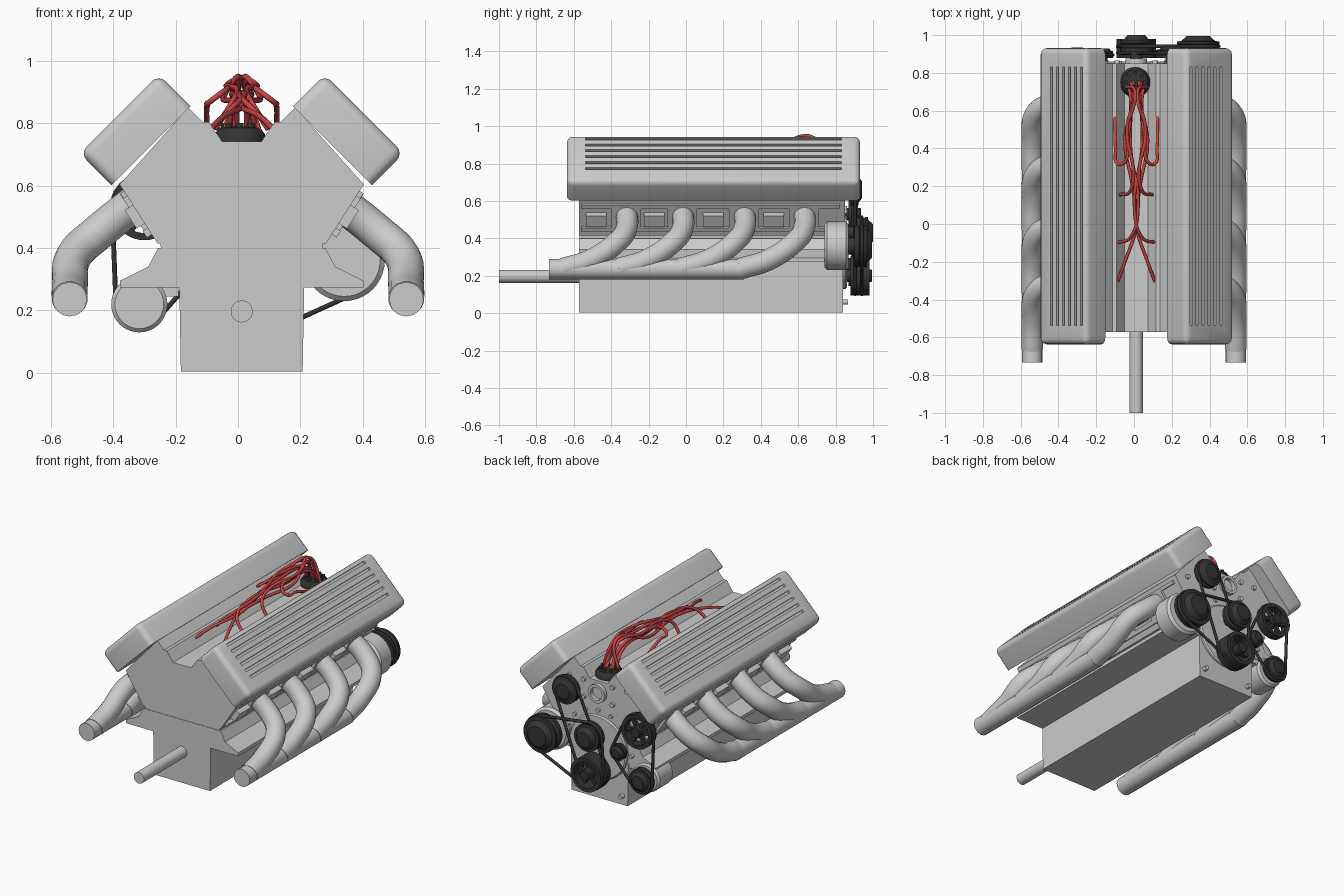
import bpy, bmesh
from math import radians, pi, sin, cos
from mathutils import Vector, Matrix
from mathutils.geometry import convex_hull_2d

if "Cube" in bpy.data.objects:
    bpy.data.objects.remove(bpy.data.objects["Cube"])

CX = 0.012  # centre line of the block


def material(name, c):
    m = bpy.data.materials.new(name)
    m.diffuse_color = (*c, 1)
    m.use_nodes = True
    m.node_tree.nodes["Principled BSDF"].inputs["Base Color"].default_value = m.diffuse_color
    return m


BLACK = material("black_rubber", (0.035, 0.035, 0.035))
RED = material("red_wire", (0.6, 0.06, 0.06))


def finish(name, bm, mat=None):
    bmesh.ops.remove_doubles(bm, verts=bm.verts, dist=1e-5)
    bmesh.ops.recalc_face_normals(bm, faces=bm.faces)
    me = bpy.data.meshes.new(name)
    bm.to_mesh(me)
    bm.free()
    if mat:
        me.materials.append(mat)
    ob = bpy.data.objects.new(name, me)
    bpy.context.collection.objects.link(ob)
    return ob


def boxes(name, items, mat=None):
    """items: (centre, size, rotation about y)"""
    bm = bmesh.new()
    for c, s, a in items:
        m = Matrix.Translation(c) @ Matrix.Rotation(a, 4, 'Y') @ Matrix.Diagonal((*s, 1))
        bmesh.ops.create_cube(bm, size=1, matrix=m)
    return finish(name, bm, mat)


def prism(name, half, y0, y1):
    """extrude a profile mirrored about the block centre line"""
    pts = [(CX + x, z) for x, z in half] + [(CX - x, z) for x, z in reversed(half)]
    bm = bmesh.new()
    f = bm.faces.new([bm.verts.new((x, y0, z)) for x, z in pts])
    r = bmesh.ops.extrude_face_region(bm, geom=[f])
    vs = [g for g in r["geom"] if isinstance(g, bmesh.types.BMVert)]
    bmesh.ops.translate(bm, verts=vs, vec=(0, y1 - y0, 0))
    return finish(name, bm)


def lathe(name, x, z, prof, mat=None, steps=40, closed=False):
    """spin (radius, y) points about a y-parallel axis"""
    bm = bmesh.new()
    vs = [bm.verts.new((x + r, y, z)) for r, y in prof]
    es = [bm.edges.new(p) for p in zip(vs, vs[1:])]
    if closed:
        es.append(bm.edges.new((vs[-1], vs[0])))
    bmesh.ops.spin(bm, geom=vs + es, cent=(x, 0, z), axis=(0, 1, 0), angle=2 * pi, steps=steps)
    return finish(name, bm, mat)


def cyl(name, x, z, r, y0, y1, mat=None, b=0.0):
    return lathe(name, x, z, [(0, y0), (r - b, y0), (r, y0 + b), (r, y1 - b), (r - b, y1), (0, y1)], mat)


def tube(name, pts, r, mat=None, kind='BEZIER', cyclic=False, res=4):
    cu = bpy.data.curves.new(name, 'CURVE')
    cu.dimensions = '3D'
    cu.bevel_depth, cu.bevel_resolution, cu.resolution_u = r, res, 8
    cu.use_fill_caps = True
    sp = cu.splines.new(kind)
    if kind == 'BEZIER':
        sp.bezier_points.add(len(pts) - 1)
        for p, co in zip(sp.bezier_points, pts):
            p.co = co
            p.handle_left_type = p.handle_right_type = 'AUTO'
    else:
        sp.points.add(len(pts) - 1)
        for p, co in zip(sp.points, pts):
            p.co = (*co, 1)
    sp.use_cyclic_u = cyclic
    if mat:
        cu.materials.append(mat)
    ob = bpy.data.objects.new(name, cu)
    bpy.context.collection.objects.link(ob)
    return ob


# Oil pan, crankcase, V block and output shaft
prism("oil_pan", [(0.195, 0.004), (0.2, 0.28)], -0.573, 0.84)
prism("crankcase", [(0.2, 0.274), (0.39, 0.274), (0.39, 0.295), (0.30, 0.34), (0.268, 0.4)], -0.573, 0.84)
prism("block_gasket", [(0.258, 0.395), (0.262, 0.42)], -0.57, 0.838)
prism("v_block", [(0.27, 0.415), (0.391, 0.604), (0.171, 0.85), (0.125, 0.803),
                  (0.105, 0.803), (0.063, 0.742)], -0.573, 0.85)
cyl("output_shaft", CX, 0.197, 0.035, -1.0, -0.5)
cyl("timing_cover", CX, 0.33, 0.2, 0.83, 0.86, None, 0.008)
lathe("coolant_ring", CX, 0.67, [(0.04, 0.84), (0.04, 0.875), (0.058, 0.875), (0.058, 0.84)], closed=True)
for i in range(9):
    a = pi * i / 8
    cyl("timing_bolt", CX + 0.23 * cos(a), 0.33 + 0.23 * sin(a), 0.012, 0.83, 0.862)
for s in (-1, 1):
    for x, z in ((0.1, 0.62), (0.1, 0.73), (0.2, 0.73), (0.3, 0.62), (0.16, 0.06)):
        cyl("plate_bolt", CX + s * x, z, 0.014, 0.83, 0.865)

PORTS = (-0.32, -0.02, 0.31, 0.63)
for s in (-1, 1):
    side = "right" if s > 0 else "left"
    # Valve cover: rounded box with six grooves
    rot, c = s * radians(45), Vector((CX + s * 0.3415, 0.147, 0.779))
    cover = boxes(side + "_valve_cover", [((0, 0, 0), (0.358, 1.568, 0.144), 0)])
    bm = bmesh.new()
    bm.from_mesh(cover.data)
    rim = [e for e in bm.edges if max(v.co.z for v in e.verts) > 0]
    bmesh.ops.bevel(bm, geom=rim, offset=0.032, segments=4, profile=0.5, affect='EDGES')
    bm.to_mesh(cover.data)
    bm.free()
    cut = boxes("groove_cutter", [((s * (-0.145 + 0.045 * i), 0, 0.072), (0.015, 1.37, 0.03), 0) for i in range(6)])
    cut.hide_render = True
    mod = cover.modifiers.new("grooves", 'BOOLEAN')
    mod.operation, mod.object, mod.solver = 'DIFFERENCE', cut, 'EXACT'
    bpy.context.view_layer.objects.active = cover
    bpy.ops.object.modifier_apply(modifier=mod.name)
    bpy.data.objects.remove(cut)
    cover.location, cover.rotation_euler = c, (0, rot, 0)

    # Cylinder head side: rails, pads and port flanges
    a = s * radians(33)
    boxes(side + "_head_rails", [((CX + s * 0.372, 0.13, 0.575), (0.03, 1.38, 0.02), a),
                                 ((CX + s * 0.298, 0.13, 0.452), (0.03, 1.38, 0.025), a)])
    boxes(side + "_head_pads", [((CX + s * 0.335, y, 0.505), (0.05, 0.11, 0.07), a)
                                for y in (-0.48, -0.17, 0.145, 0.47)])
    boxes(side + "_port_flanges", [((CX + s * 0.338, p, 0.52), (0.03, 0.16, 0.14), a) for p in PORTS])

    # Exhaust headers merging into one collector
    for p in PORTS:
        path = [(0.31, p, 0.56), (0.45, p, 0.448), (0.522, p - 0.05, 0.38),
                (0.538, p - 0.19, 0.285), (0.539, p - 0.34, 0.238)]
        tube(side + "_header_pipe", [(s * x, y, z) for x, y, z in path], 0.058, res=6)
    tube(side + "_collector", [(s * 0.539, y, 0.236) for y in (-0.733, 0.31)], 0.055, kind='POLY', res=6)

    # Spark plug wires
    paths = [
        [(0.02, 0.65, 0.89), (0.045, 0.45, 0.91), (0.06, 0.33, 0.9), (0.1, 0.32, 0.87), (0.11, 0.4, 0.86), (0.112, 0.58, 0.79)],
        [(0.012, 0.67, 0.92), (0.05, 0.5, 0.92), (0.015, 0.26, 0.9), (0.035, 0.17, 0.86), (0.085, 0.155, 0.78)],
        [(0.03, 0.66, 0.87), (0.03, 0.4, 0.89), (-0.01, 0.1, 0.89), (0.03, -0.07, 0.85), (0.11, -0.1, 0.77)],
        [(0.006, 0.69, 0.935), (0.06, 0.45, 0.88), (0.02, 0.2, 0.87), (0.0, 0.0, 0.85), (0.06, -0.2, 0.82), (0.12, -0.36, 0.76)],
    ]
    for i, path in enumerate(paths):
        path = [(0.015 + 0.014 * i, 0.765 - 0.012 * i, 0.77)] + path
        tube("spark_wire", [(CX + s * x, y, z) for x, y, z in path], 0.009, RED, res=2)

# Distributor cap with its terminals
cap = lathe("distributor_cap", 0, 0, [(0, -0.06), (0.05, -0.06), (0.05, 0), (0.08, 0.0), (0.08, 0.025),
                                      (0.066, 0.045), (0.03, 0.05), (0, 0.05)], BLACK)
cap.rotation_euler = (radians(90), 0, 0)
cap.location = (0.006, 0.75, 0.74)
for i in range(8):
    a = pi * i / 4
    tube("cap_terminal", [(0.006 + 0.05 * cos(a), 0.75 + 0.05 * sin(a), z) for z in (0.77, 0.8)], 0.011, BLACK, 'POLY', res=2)


# Accessory drive pulleys
def pulley(name, x, z, r, y0, y1):
    w = y1 - y0
    lathe(name, x, z, [(0, 0.83), (r * 0.4, 0.83), (r * 0.4, y0), (r, y0), (r, y0 + w * 0.25), (r * 0.88, y0 + w * 0.4),
                       (r, y0 + w * 0.55), (r, y0 + w * 0.7), (r * 0.8, y0 + w * 0.72),
                       (r * 0.55, y1), (r * 0.25, y1), (0, y1)], BLACK)


def spoked_pulley(name, x, z, r, y0, y1):
    lathe(name + "_rim", x, z, [(r * 0.78, y0), (r, y0), (r, y1), (r * 0.78, y1)], BLACK, closed=True)
    cyl(name + "_hub", x, z, r * 0.32, 0.83, y1 + 0.015, BLACK, 0.005)
    boxes(name + "_spokes", [((x, (y0 + y1) / 2, z), (r * 1.7, 0.025, r * 0.2), pi * i / 3) for i in range(3)], BLACK)


pulley("alternator_pulley", 0.34, 0.36, 0.112, 0.9, 0.995)
pulley("water_pump_pulley", CX, 0.43, 0.085, 0.91, 1.0)
pulley("upper_pulley", 0.2, 0.66, 0.085, 0.88, 0.94)
pulley("idler_pulley", -0.16, 0.36, 0.05, 0.88, 0.93)
pulley("steering_pump_pulley", -0.316, 0.22, 0.075, 0.87, 0.93)
spoked_pulley("fan_pulley", -0.3, 0.53, 0.105, 0.87, 0.92)
spoked_pulley("crank_pulley", CX, 0.2, 0.105, 0.88, 0.98)
cyl("alternator_body", 0.34, 0.36, 0.13, 0.74, 0.87, None, 0.015)
cyl("steering_pump_body", -0.316, 0.22, 0.09, 0.70, 0.85, None, 0.012)
boxes("accessory_brackets", [((0.26, 0.81, 0.38), (0.16, 0.06, 0.08), 0), ((-0.26, 0.80, 0.28), (0.14, 0.07, 0.07), 0),
                             ((-0.28, 0.82, 0.53), (0.12, 0.05, 0.08), 0)])


# Belts: the hull around the pulleys they wrap
def belt(name, y, wheels):
    pts = [(x + r * cos(pi * i / 16), z + r * sin(pi * i / 16)) for x, z, r in wheels for i in range(32)]
    tube(name, [(pts[i][0], y, pts[i][1]) for i in convex_hull_2d(pts)], 0.009, BLACK, 'POLY', True, 1)


belt("alternator_belt", 0.94, [(0.34, 0.36, 0.11), (CX, 0.2, 0.1), (CX, 0.43, 0.085)])
belt("upper_belt", 0.905, [(0.2, 0.66, 0.083), (CX, 0.2, 0.1)])
belt("steering_belt", 0.895, [(-0.3, 0.53, 0.103), (-0.316, 0.22, 0.075), (-0.16, 0.36, 0.05)])

# Smooth shading with sharp edges kept
bpy.ops.object.select_all(action='DESELECT')
for ob in bpy.data.objects:
    if ob.type == 'MESH':
        ob.select_set(True)
        bpy.context.view_layer.objects.active = ob
bpy.ops.object.shade_smooth_by_angle(angle=radians(35))
